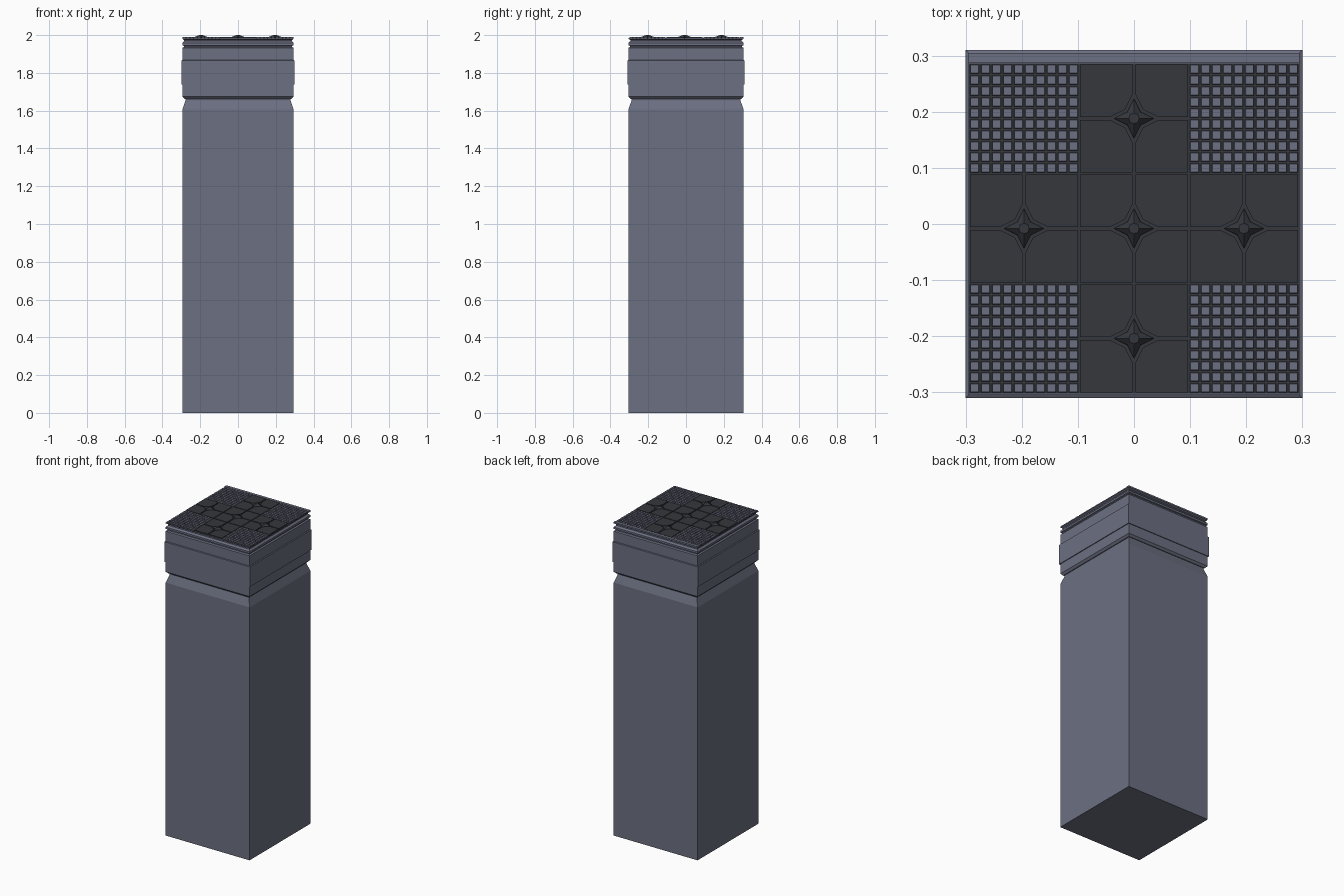
import bpy, bmesh

if "Cube" in bpy.data.objects:
    bpy.data.objects.remove(bpy.data.objects["Cube"])

def material(name, rgb):
    m = bpy.data.materials.new(name)
    m.diffuse_color = (*rgb, 1)
    m.use_nodes = True
    m.node_tree.nodes["Principled BSDF"].inputs["Base Color"].default_value = m.diffuse_color
    return m

slate = material("slate", (0.15, 0.16, 0.22))
dark = material("dark_slate", (0.035, 0.038, 0.045))

def finish(bm, name, mat):
    bmesh.ops.recalc_face_normals(bm, faces=bm.faces)
    me = bpy.data.meshes.new(name)
    bm.to_mesh(me)
    bm.free()
    me.materials.append(mat)
    ob = bpy.data.objects.new(name, me)
    bpy.context.collection.objects.link(ob)
    return ob

def loft(bm, rings):
    """Skin a stack of equal-count point rings and cap both ends."""
    rows = [[bm.verts.new(p) for p in r] for r in rings]
    n = len(rows[0])
    for a, b in zip(rows, rows[1:]):
        for i in range(n):
            bm.faces.new((a[i], a[(i + 1) % n], b[(i + 1) % n], b[i]))
    bm.faces.new(rows[0][::-1])
    bm.faces.new(rows[-1])

def rect(hx, hy, z, cx=0, cy=0):
    return [(cx - hx, cy - hy, z), (cx + hx, cy - hy, z),
            (cx + hx, cy + hy, z), (cx - hx, cy + hy, z)]

def moulding(name, profile, mat):
    """Rectangular part from (inset, z) profile points."""
    bm = bmesh.new()
    loft(bm, [rect(0.295 - d, 0.305 - d, z) for d, z in profile])
    return finish(bm, name, mat)

# shaft with chamfered shoulder and recessed neck
moulding("shaft", [(0, 0), (0, 1.605), (0.017, 1.655), (0.017, 1.662)], slate)
# collar with the slightly proud middle band
moulding("collar", [(0.012, 1.662), (0, 1.674), (0, 1.738), (-0.005, 1.738),
                    (-0.005, 1.865), (0, 1.868), (0, 1.932), (0.008, 1.937)], slate)
# grooved cap
moulding("cap", [(0.008, 1.937), (0.008, 1.943), (0, 1.946), (0, 1.958),
                 (0.01, 1.968), (0.01, 1.974), (0, 1.98), (0, 1.985)], slate)

Z0, Z1, CY, P = 1.985, 1.99, -0.008, 0.196

# rear ledge behind the paving
bm = bmesh.new()
loft(bm, [rect(0.295, 0.009, z, 0, 0.296) for z in (Z0 - 0.001, Z1)])
finish(bm, "rear_ledge", slate)

# dark grout bed under the tiles
bm = bmesh.new()
loft(bm, [rect(0.294, 0.294, z, 0, CY) for z in (Z0 - 0.002, Z0 + 0.001)])
finish(bm, "grout_bed", dark)

# corner mosaics of 10 x 10 small tiles
s = P / 10
bm = bmesh.new()
for sx in (-1, 1):
    for sy in (-1, 1):
        for i in range(10):
            for j in range(10):
                x, y = sx * P + (i - 4.5) * s, CY + sy * P + (j - 4.5) * s
                loft(bm, [rect(0.0078, 0.0078, Z0, x, y), rect(0.0074, 0.0074, Z1, x, y)])
finish(bm, "mosaic_tiles", slate)

# cross of large slabs, each split in four around a raised star
slabs, stars = bmesh.new(), bmesh.new()
g, e = 0.003, P / 2 - 0.002
corner = [(e, g), (e, e), (g, e), (g, 0.042), (0.016, 0.016), (0.042, g)]
for cx, cy in [(0, 0), (P, 0), (-P, 0), (0, P), (0, -P)]:
    cy += CY
    for sx in (-1, 1):
        for sy in (-1, 1):
            loft(slabs, [[(cx + sx * x, cy + sy * y, z) for x, y in corner] for z in (Z0, Z1)])
    def star(r, q, z):
        pts = [(r, 0), (q, q), (0, r), (-q, q), (-r, 0), (-q, -q), (0, -r), (q, -q)]
        return [(cx + x, cy + y, z) for x, y in pts]
    loft(stars, [star(0.036, 0.012, Z0), star(0.034, 0.011, Z1), star(0.009, 0.007, 2.0)])
finish(slabs, "large_slabs", dark)
finish(stars, "star_studs", dark)
